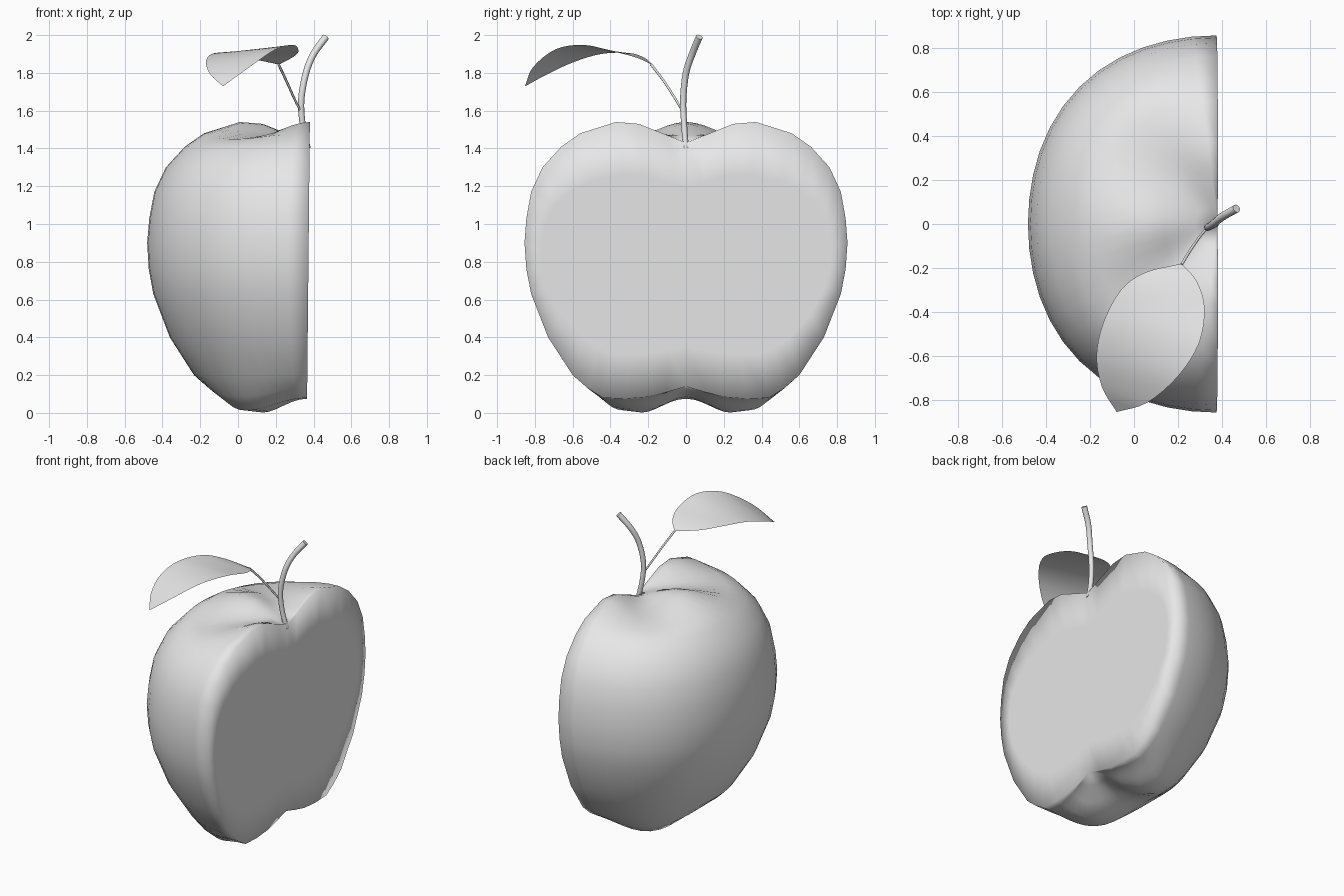
import bpy, bmesh, math
from mathutils import Vector

if "Cube" in bpy.data.objects:
    bpy.data.objects.remove(bpy.data.objects["Cube"], do_unlink=True)

# One plain grey for everything
TINT = (0.8, 0.8, 0.8, 1)
grey = bpy.data.materials.new("plain grey")
grey.use_nodes = True
grey.diffuse_color = TINT
grey.node_tree.nodes["Principled BSDF"].inputs["Base Color"].default_value = TINT


def mesh_object(name, bm):
    for face in bm.faces:
        face.smooth = True
    mesh = bpy.data.meshes.new(name)
    bm.to_mesh(mesh)
    bm.free()
    mesh.materials.append(grey)
    obj = bpy.data.objects.new(name, mesh)
    bpy.context.collection.objects.link(obj)
    return obj


def smooth_path(points, steps):
    """Catmull-Rom path through the points."""
    pts = [Vector(p) for p in points]
    pts = [2 * pts[0] - pts[1]] + pts + [2 * pts[-1] - pts[-2]]
    path = []
    for a, b, c, d in zip(pts, pts[1:], pts[2:], pts[3:]):
        for i in range(steps):
            t = i / steps
            path.append(0.5 * (2 * b + (c - a) * t + (2 * a - 5 * b + 4 * c - d) * t ** 2
                               + (3 * b - a - 3 * c + d) * t ** 3))
    return path + [pts[-2]]


def tube(name, points, start, end, sides):
    """Tapered round tube along a smooth path, with closed ends."""
    path = smooth_path(points, 4)
    bm = bmesh.new()
    rings = []
    for i, p in enumerate(path):
        along = path[min(i + 1, len(path) - 1)] - path[max(i - 1, 0)]
        u = along.cross(Vector((0, 1, 0))).normalized()
        v = along.cross(u).normalized()
        radius = start + (end - start) * i / (len(path) - 1)
        angles = [math.tau * k / sides for k in range(sides)]
        rings.append([bm.verts.new(p + radius * (u * math.cos(a) + v * math.sin(a)))
                      for a in angles])
    for low, high in zip(rings, rings[1:]):
        for k in range(sides):
            n = (k + 1) % sides
            bm.faces.new((low[k], low[n], high[n], high[k]))
    caps = [bm.faces.new(rings[0]), bm.faces.new(rings[-1])]
    bmesh.ops.recalc_face_normals(bm, faces=bm.faces)
    for edge in {e for f in caps for e in f.edges}:
        edge.smooth = False
    return mesh_object(name, bm)


# Halved fruit: half turn of a profile (radius, height), four lobes underneath
PROFILE = [(0, .14), (.1, .11), (.2, .085), (.32, .075), (.44, .08), (.52, .13),
           (.6, .2), (.73, .4), (.82, .63), (.845, .76), (.855, .9), (.845, 1.03),
           (.82, 1.17), (.76, 1.3), (.66, 1.41), (.56, 1.48), (.37, 1.54),
           (.25, 1.53), (.1, 1.47), (0, 1.43)]
SEGMENTS = 24
bm = bmesh.new()
columns = []
for i in range(SEGMENTS + 1):
    a = math.pi * (i / SEGMENTS - 0.5)
    lobe = math.sin(2 * a) ** 2
    column = []
    for r, z in PROFILE:
        dip = 0.075 * lobe * max(0, 1 - ((r - 0.36) / 0.26) ** 2)
        wide = r * (1 + 0.028 * lobe)
        column.append(bm.verts.new((-wide * math.cos(a), wide * math.sin(a), z - dip)))
    columns.append(column)
for left, right in zip(columns, columns[1:]):
    for j in range(len(PROFILE) - 1):
        bm.faces.new((left[j], right[j], right[j + 1], left[j + 1]))

# Cut side: a band that blends into a flat middle
rim = columns[0] + columns[-1][-2:0:-1]
inner = [bm.verts.new((0, v.co.y * 0.9, 0.75 + (v.co.z - 0.75) * 0.65)) for v in rim]
for k in range(len(rim)):
    n = (k + 1) % len(rim)
    bm.faces.new((rim[k], rim[n], inner[n], inner[k]))
bm.faces.new(inner)
bmesh.ops.remove_doubles(bm, verts=bm.verts, dist=0.0005)
for v in bm.verts:
    v.co.x += 0.365 + 0.01 * v.co.z
bmesh.ops.recalc_face_normals(bm, faces=bm.faces)
mesh_object("half_fruit", bm)

# Stem and leaf stalk
tube("stem", [(.37, 0, 1.4), (.342, -.01, 1.53), (.335, -.015, 1.66),
              (.36, 0, 1.8), (.4, .033, 1.9), (.465, .07, 1.99)], 0.015, 0.019, 12)
tube("leaf_stalk", [(.335, -.015, 1.59), (.3, -.055, 1.66), (.255, -.12, 1.76),
                    (.215, -.185, 1.845)], 0.006, 0.007, 6)

# Leaf: thin sheet spanned between its two edges
LEFT = [(.213, -.18, 1.845), (.05, -.22, 1.88), (-.06, -.3, 1.905), (-.14, -.45, 1.9),
        (-.17, -.6, 1.855), (-.145, -.74, 1.79), (-.08, -.85, 1.73)]
RIGHT = [(.22, -.185, 1.845), (.285, -.26, 1.88), (.32, -.38, 1.912), (.295, -.54, 1.948),
         (.2, -.69, 1.925), (.06, -.81, 1.83), (-.078, -.852, 1.73)]
ACROSS = 6
bm = bmesh.new()
rows = [[bm.verts.new(a.lerp(b, k / ACROSS)) for k in range(ACROSS + 1)]
        for a, b in zip(smooth_path(LEFT, 4), smooth_path(RIGHT, 4))]
for near, far in zip(rows, rows[1:]):
    for k in range(ACROSS):
        bm.faces.new((near[k], far[k], far[k + 1], near[k + 1]))
mesh_object("leaf", bm)
